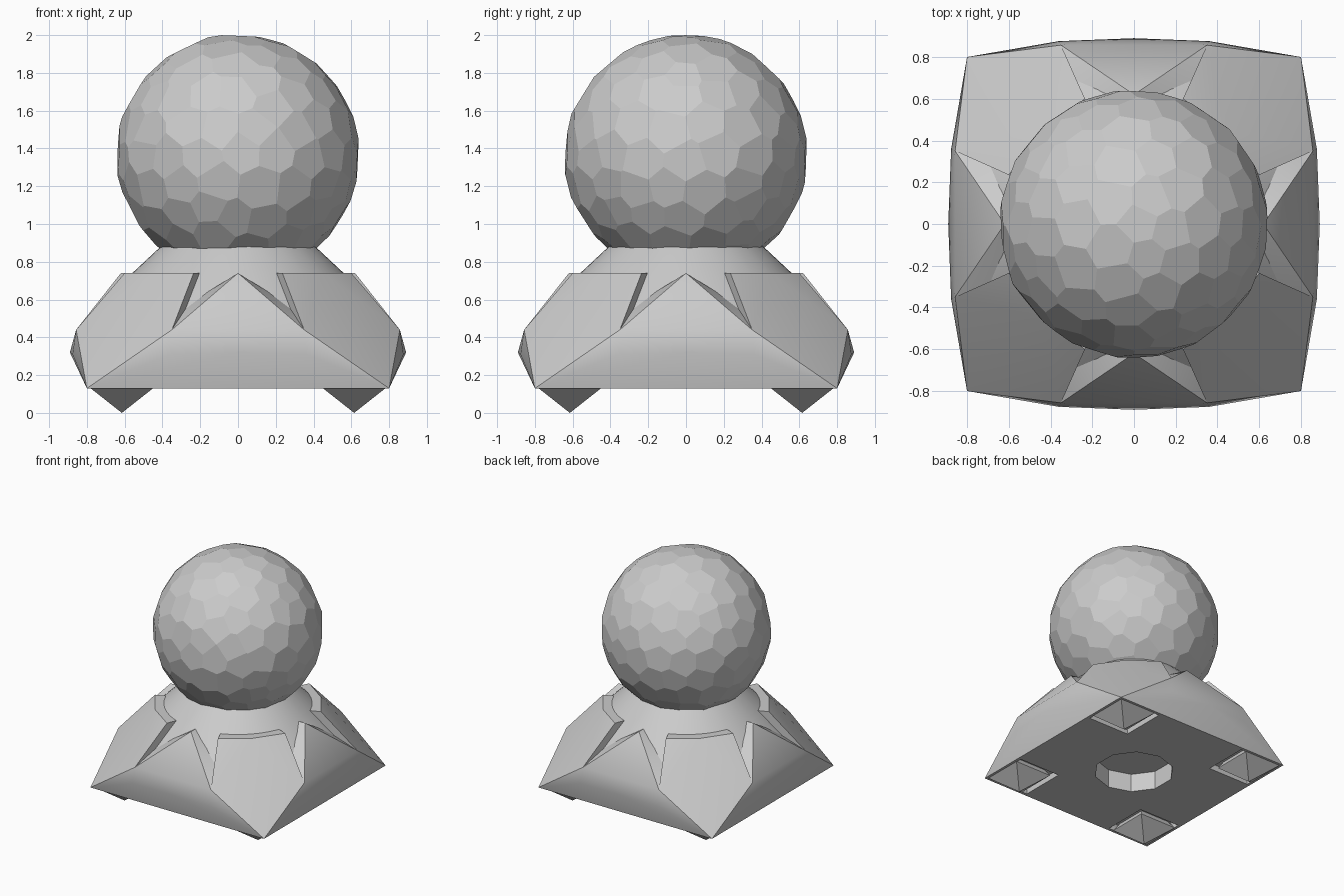
import bpy, bmesh, math, random
from mathutils import Vector, Matrix

if "Cube" in bpy.data.objects:
    bpy.data.objects.remove(bpy.data.objects["Cube"])

random.seed(4)


def finish(bm, name, smooth=None):
    bmesh.ops.recalc_face_normals(bm, faces=bm.faces[:])
    me = bpy.data.meshes.new(name)
    bm.to_mesh(me)
    bm.free()
    ob = bpy.data.objects.new(name, me)
    bpy.context.collection.objects.link(ob)
    if smooth:
        bpy.ops.object.select_all(action='DESELECT')
        ob.select_set(True)
        bpy.context.view_layer.objects.active = ob
        bpy.ops.object.shade_smooth_by_angle(angle=math.radians(smooth))
    return ob


def hull(points, bm=None):
    bm = bm or bmesh.new()
    for p in points:
        bm.verts.new(p)
    r = bmesh.ops.convex_hull(bm, input=bm.verts[:])
    junk = {g for g in r['geom_interior'] + r['geom_unused'] if isinstance(g, bmesh.types.BMVert)}
    bmesh.ops.delete(bm, geom=[v for v in junk if v.is_valid], context='VERTS')
    bmesh.ops.dissolve_limit(bm, angle_limit=math.radians(1), verts=bm.verts[:], edges=bm.edges[:])
    return bm


def four(name, points, smooth=None):
    for i in range(4):
        rot = Matrix.Rotation(i * math.pi / 2, 3, 'Z')
        finish(hull([rot @ Vector(p) for p in points]), f"{name}_{i + 1}", smooth)


# Faceted ball: irregular tangent-plane facets around jittered sphere sites
sites = bmesh.new()
bmesh.ops.create_icosphere(sites, subdivisions=3, radius=1)
pts = []
for v in sites.verts:
    j = Vector([random.uniform(-.06, .06) for _ in range(3)])
    pts.append((v.co + j).normalized())
sites.free()
tri = bmesh.new()
for p in pts:
    tri.verts.new(p)
bmesh.ops.convex_hull(tri, input=tri.verts[:])
tri.normal_update()
corners = []
for f in tri.faces:
    d = f.normal.dot(f.verts[0].co)
    corners.append(f.normal / d * 0.633 + Vector((0, 0, 1.362)))
tri.free()
ball = hull(corners)
cut = bmesh.ops.bisect_plane(ball, geom=ball.verts[:] + ball.edges[:] + ball.faces[:],
                             plane_co=(0, 0, .87), plane_no=(0, 0, -1), clear_outer=True)
bmesh.ops.holes_fill(ball, edges=[e for e in ball.edges if e.is_boundary])
finish(ball, "faceted_ball")

# Round sloping core under the ball
core = []
for r, z in ((.41, .88), (.56, .74), (.83, .46), (.70, .30)):
    core += [(r * math.cos(a * math.tau / 48), r * math.sin(a * math.tau / 48), z) for a in range(48)]
finish(hull(core), "core", 30)


def thick(outer):
    return outer + [(x * .85, y * .85, max(z, .32)) for x, y, z in outer]


# Bulging triangular side panels
side = [(0, -.62, .74), (0, -.86, .44), (0, -.89, .32)]
for s in (-1, 1):
    side += [(s * .8, -.8, .13), (s * .36, -.876, .31), (s * .35, -.857, .44)]
four("side_panel", thick(side), 35)

# Five-sided corner panels
corner = [(.8, -.8, .13), (.35, -.857, .44), (.857, -.35, .44),
          (.235, -.6, .74), (.6, -.235, .74), (.45, -.45, .74)]
four("corner_panel", thick(corner), 35)

# Square base plate with a round socket and foot pockets
plate = finish(hull([(sx * w, sy * w, z) for w, z in ((.8, .13), (.68, .3))
                     for sx in (-1, 1) for sy in (-1, 1)]), "base_plate")
cut = bmesh.new()
bmesh.ops.create_cone(cut, cap_ends=True, segments=10, radius1=.3, radius2=.3, depth=.3,
                      matrix=Matrix.Translation((0, 0, .13)))
for sx in (-1, 1):
    for sy in (-1, 1):
        bmesh.ops.create_cube(cut, size=1, matrix=Matrix.Translation((sx * .59, sy * .59, .13))
                              @ Matrix.Diagonal((.37, .37, .1, 1)))
cutter = finish(cut, "base_cutter")
mod = plate.modifiers.new("pockets", 'BOOLEAN')
mod.object = cutter
mod.operation = 'DIFFERENCE'
mod.solver = 'EXACT'
cutter.hide_render = True
cutter.hide_set(True)

# Pointed pyramid feet
foot = [(.615, -.615, 0)]
for dx in (-.165, .165):
    for dy in (-.165, .165):
        foot += [(.615 + dx, -.615 + dy, .13), (.6 + dx * .6, -.6 + dy * .6, .22)]
four("foot", foot)
